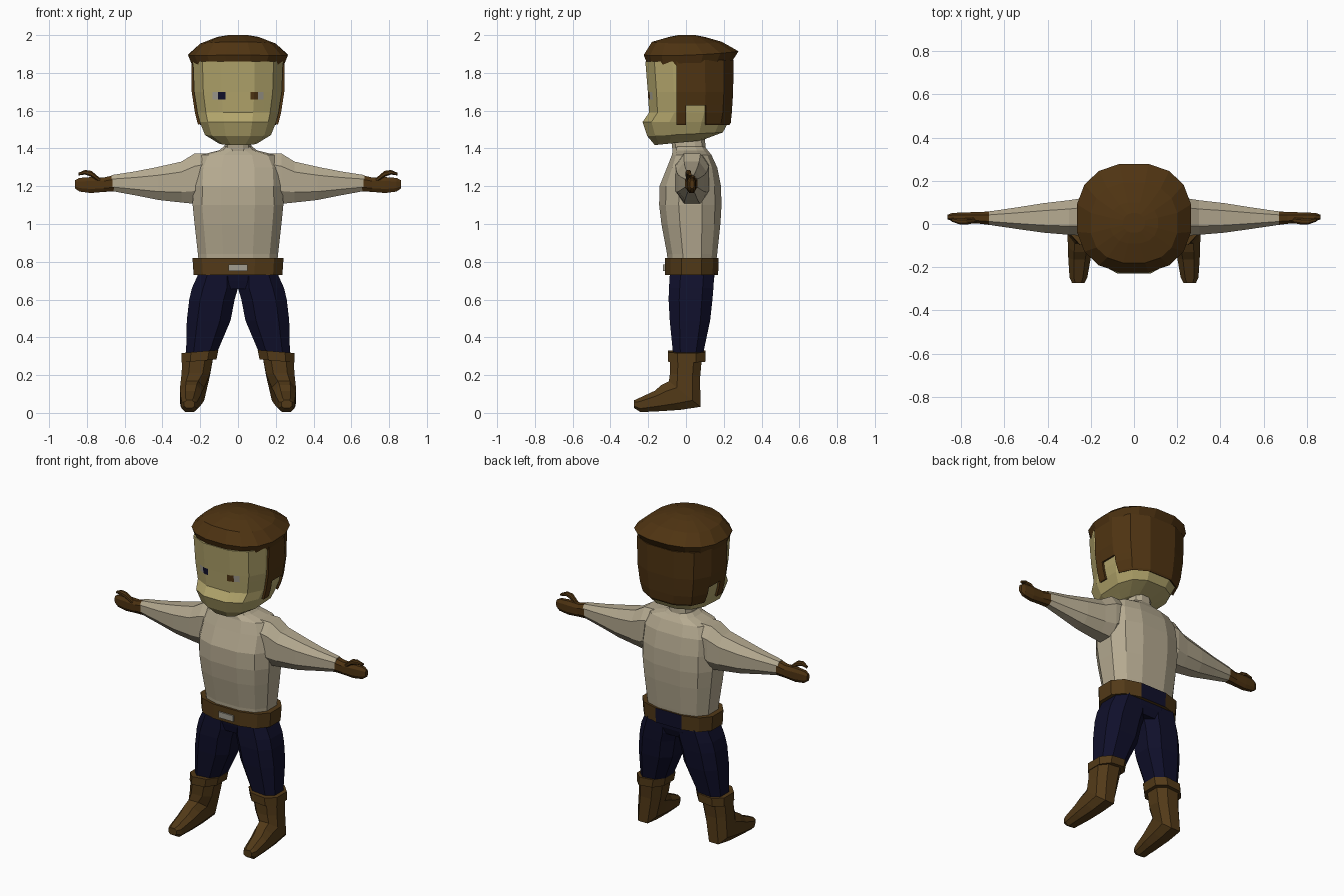
import bpy, bmesh, math
from mathutils import Vector

if "Cube" in bpy.data.objects:
    bpy.data.objects.remove(bpy.data.objects["Cube"])


def mat(name, r, g, b):
    m = bpy.data.materials.new(name)
    m.diffuse_color = (r, g, b, 1)
    m.use_nodes = True
    m.node_tree.nodes["Principled BSDF"].inputs["Base Color"].default_value = m.diffuse_color
    return m


SKIN = mat("skin", .45, .38, .15)
SHIRT = mat("shirt cloth", .46, .40, .28)
BROWN = mat("hair brown", .078, .034, .006)
LEATHER = mat("leather brown", .085, .042, .009)
NAVY = mat("navy cloth", .005, .005, .024)
GREY = mat("pale grey", .36, .34, .28)


def unit_ring(n, e):
    """Rounded-box outline, flat sides facing the axes, extents of 1."""
    pts = []
    top = math.cos(math.pi / n) ** e
    for i in range(n):
        a = 2 * math.pi * (i + .5) / n
        c, s = math.cos(a), math.sin(a)
        pts.append((math.copysign(abs(c) ** e, c) / top,
                    math.copysign(abs(s) ** e, s) / top))
    return pts


def ring(c, u, v, n=8, e=.8):
    c, u, v = Vector(c), Vector(u), Vector(v)
    return [c + u * a + v * b for a, b in unit_ring(n, e)]


def level(z, rx, y0, y1, tilt=0, x=0, n=12, e=.75, sag=0):
    """Horizontal ring; tilt raises the back, sag lowers the sides."""
    r = ring((x, (y0 + y1) / 2, z), (rx, 0, 0), (0, (y1 - y0) / 2, tilt), n, e)
    for p in r:
        p.z -= sag * ((p.x - x) / rx) ** 2
    return r


def loft_mesh(rings, side=1):
    bm = bmesh.new()
    rows = [[bm.verts.new((p.x * side, p.y, p.z)) for p in r] for r in rings]
    n = len(rows[0])
    for a, b in zip(rows, rows[1:]):
        for i in range(n):
            j = (i + 1) % n
            bm.faces.new((a[i], a[j], b[j], b[i]))
    bm.faces.new(rows[0])
    bm.faces.new(rows[-1])
    bmesh.ops.recalc_face_normals(bm, faces=bm.faces)
    return bm


def finish(name, bm, *mats):
    me = bpy.data.meshes.new(name)
    bm.to_mesh(me)
    bm.free()
    for m in mats:
        me.materials.append(m)
    ob = bpy.data.objects.new(name, me)
    bpy.context.collection.objects.link(ob)
    return ob


def loft(name, rings, m, side=1):
    return finish(name, loft_mesh(rings, side), m)


def cut(bm, axis, values):
    no = Vector((0, 0, 0))
    no[axis] = 1
    for v in values:
        geom = bm.verts[:] + bm.edges[:] + bm.faces[:]
        bmesh.ops.bisect_plane(bm, geom=geom, plane_co=no * v, plane_no=no)


# torso and neck
loft("shirt_torso", [
    level(.76, .205, -.095, .155), level(.84, .212, -.10, .165),
    level(1.0, .23, -.13, .182), level(1.1, .24, -.142, .188),
    level(1.2, .238, -.14, .185), level(1.3, .232, -.10, .165),
    level(1.365, .20, -.075, .135), level(1.39, .10, -.07, .115),
    level(1.41, .075, -.065, .10)], SHIRT)
loft("neck", [level(1.38, .075, -.07, .105), level(1.46, .065, -.08, .10)], SHIRT)

# head, with the eyes cut into the face
head_rings = [
    level(1.43, .10, -.165, .08, .012), level(1.475, .175, -.205, .195, .01),
    level(1.54, .202, -.23, .225), level(1.59, .215, -.195, .23),
    level(1.70, .232, -.202, .237), level(1.86, .238, -.215, .242)]
bm = loft_mesh(head_rings)
cut(bm, 0, (-.135, -.105, -.065, .065, .105, .135))
cut(bm, 2, (1.66, 1.70))
for f in bm.faces:
    c = f.calc_center_median()
    if c.y < -.1 and 1.66 < c.z < 1.70:
        if .065 < abs(c.x) < .105:
            f.material_index = 1 if c.x < 0 else 2
        elif .105 < abs(c.x) < .135:
            f.material_index = 3
finish("head", bm, SKIN, NAVY, BROWN, GREY)

# hair shell with a notch round each ear
bm = loft_mesh(head_rings)
cut(bm, 1, (-.05, 0, .1))
cut(bm, 2, (1.53, 1.63))


def is_hair(c):
    return c.y > -.05 and c.z > 1.53 and (c.z > 1.63 or c.y > .1 or c.y < 0)


bmesh.ops.delete(bm, geom=[f for f in bm.faces
                           if not is_hair(f.calc_center_median())], context='FACES')
hair = finish("hair", bm, BROWN)
solid = hair.modifiers.new("thickness", 'SOLIDIFY')
solid.thickness = .013
solid.offset = 1

# cap
loft("cap", [
    level(1.85, .235, -.205, .235, n=16, e=.85, sag=.03),
    level(1.905, .264, -.224, .278, .01, n=16, e=.85, sag=.01),
    level(1.965, .20, -.18, .19, n=16, e=.85, sag=.01),
    level(1.99, .11, -.09, .10, n=16, e=.85), level(2.0, .05, -.04, .05, n=16, e=.85)],
    BROWN)

# trousers seat, belt open at the back, buckle
loft("trouser_seat", [
    level(.655, .12, -.07, .13), level(.70, .205, -.08, .148),
    level(.77, .205, -.09, .155)], NAVY)
bm = loft_mesh([level(.73, .235, -.112, .17), level(.82, .241, -.112, .173)])
for f in bm.faces:
    c = f.calc_center_median()
    if c.y > .15 and abs(c.x) < .05 and abs(f.normal.z) < .5:
        f.material_index = 1
finish("belt", bm, LEATHER, NAVY)
bm = bmesh.new()
bmesh.ops.create_cube(bm, size=1)
for v in bm.verts:
    v.co = Vector((v.co.x * .10, v.co.y * .009 - .116, v.co.z * .036 + .768))
finish("buckle", bm, GREY)


def across(x, cy, cz, ry, rz):
    return ring((x, cy, cz), (0, ry, 0), (0, 0, rz))


for label, s in (("left", 1), ("right", -1)):
    # sleeve, hand and thumb
    loft(label + "_sleeve", [
        across(.10, .03, 1.285, .09, .09), across(.23, .033, 1.24, .088, .133),
        across(.30, .03, 1.222, .08, .108), across(.42, .028, 1.215, .068, .088),
        across(.54, .027, 1.215, .05, .064), across(.67, .027, 1.217, .031, .042)],
        SHIRT, s)
    loft(label + "_hand", [
        across(.655, .027, 1.216, .033, .043), across(.71, .028, 1.208, .027, .038),
        across(.78, .03, 1.206, .024, .042), across(.84, .032, 1.208, .019, .036),
        across(.862, .032, 1.21, .011, .022)], BROWN, s)
    loft(label + "_thumb", [
        across(.73, .018, 1.23, .012, .012), across(.775, .012, 1.265, .015, .016),
        across(.81, .012, 1.274, .013, .012), across(.845, .02, 1.264, .008, .007)],
        BROWN, s)

    # trouser leg
    loft(label + "_leg", [
        level(.74, .10, -.085, .15, x=.108, n=8),
        level(.66, .122, -.09, .145, x=.122, n=8),
        level(.60, .12, -.092, .14, x=.138, n=8),
        level(.49, .116, -.086, .128, x=.155, n=8),
        level(.31, .08, -.068, .09, x=.195, n=8)], NAVY, s)

    # boot cuff, leaning outward
    def cuff(z, x, rx):
        return ring((x, .004, z), (rx, 0, -.008), (0, .10, 0))
    loft(label + "_boot_cuff", [cuff(.275, .207, .093), cuff(.325, .201, .097)],
         LEATHER, s)

    # boot: shaft bends at the ankle into the toe
    loft(label + "_boot", [
        ring((.212, 0, .30), (.082, 0, 0), (0, .085, 0)),
        ring((.224, -.005, .20), (.075, 0, 0), (0, .08, -.01)),
        ring((.243, -.007, .10), (.064, 0, 0), (0, .083, -.068)),
        ring((.248, -.08, .082), (.058, 0, 0), (0, .05, -.066)),
        ring((.252, -.15, .063), (.052, 0, 0), (0, .015, -.054)),
        ring((.257, -.245, .041), (.041, 0, 0), (0, .005, -.037)),
        ring((.258, -.274, .046), (.028, 0, 0), (0, 0, -.021))], LEATHER, s)
